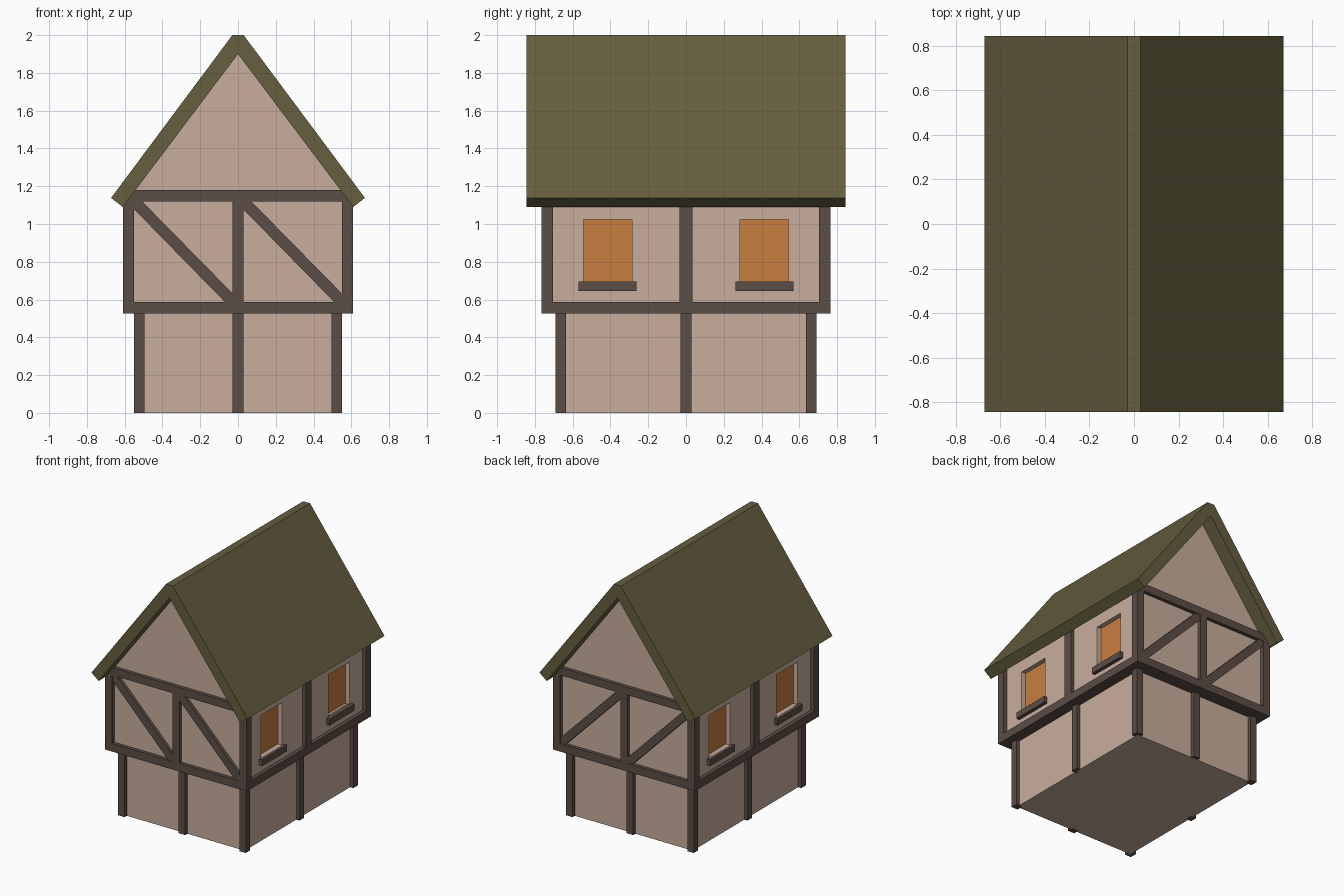
import bpy, bmesh

if "Cube" in bpy.data.objects:
    bpy.data.objects.remove(bpy.data.objects["Cube"])


def material(name, rgb):
    m = bpy.data.materials.new(name)
    m.diffuse_color = (*rgb, 1)
    m.use_nodes = True
    m.node_tree.nodes["Principled BSDF"].inputs["Base Color"].default_value = m.diffuse_color
    return m


PLASTER = material("plaster", (0.58, 0.42, 0.34))
TIMBER = material("timber", (0.107, 0.074, 0.061))
THATCH = material("roof_green", (0.133, 0.112, 0.05))
GLOW = material("window_orange", (0.58, 0.21, 0.051))


def prism(name, profile, y0, y1, mat):
    """Extrude an (x, z) outline from y0 to y1."""
    bm = bmesh.new()
    face = bm.faces.new([bm.verts.new((x, y0, z)) for x, z in profile])
    ext = bmesh.ops.extrude_face_region(bm, geom=[face])
    verts = [v for v in ext["geom"] if isinstance(v, bmesh.types.BMVert)]
    bmesh.ops.translate(bm, verts=verts, vec=(0, y1 - y0, 0))
    bmesh.ops.recalc_face_normals(bm, faces=bm.faces)
    mesh = bpy.data.meshes.new(name)
    bm.to_mesh(mesh)
    bm.free()
    mesh.materials.append(mat)
    ob = bpy.data.objects.new(name, mesh)
    bpy.context.collection.objects.link(ob)
    return ob


def box(name, x, y, z, mat):
    x0, x1 = sorted(x)
    y0, y1 = sorted(y)
    return prism(name, [(x0, z[0]), (x1, z[0]), (x1, z[1]), (x0, z[1])], y0, y1, mat)


# Plaster bodies: ground floor and upper floor with gables
box("lower_walls", (-0.522, 0.522), (-0.662, 0.662), (0, 0.53), PLASTER)
upper = prism("upper_walls", [(-0.58, 0.55), (0.58, 0.55), (0.58, 1.14),
                              (0, 1.92), (-0.58, 1.14)], -0.737, 0.737, PLASTER)

# Jettied floor frame
box("floor_beam", (-0.61, 0.61), (-0.765, 0.765), (0.525, 0.588), TIMBER)

# Recessed windows with sills
for sx in (-1, 1):
    for sy in (-1, 1):
        y0, y1 = sy * 0.415 - 0.128, sy * 0.415 + 0.128
        cutter = box("window_cutter", (sx * 0.54, sx * 0.7), (y0, y1), (0.695, 1.025), PLASTER)
        mod = upper.modifiers.new("window_opening", "BOOLEAN")
        mod.operation = "DIFFERENCE"
        mod.solver = "EXACT"
        mod.object = cutter
        bpy.context.view_layer.objects.active = upper
        bpy.ops.object.modifier_apply(modifier=mod.name)
        bpy.data.objects.remove(cutter)
        box("window_pane", (sx * 0.53, sx * 0.545), (y0, y1), (0.695, 1.025), GLOW)
        box("window_sill", (sx * 0.56, sx * 0.607), (y0 - 0.025, y1 + 0.025),
            (0.646, 0.695), TIMBER)

# Corner posts on both floors
for sx in (-1, 1):
    for sy in (-1, 1):
        box("lower_corner_post", (sx * 0.495, sx * 0.55), (sy * 0.635, sy * 0.69), (0, 0.53), TIMBER)
        box("upper_corner_post", (sx * 0.55, sx * 0.61), (sy * 0.705, sy * 0.765), (0.58, 1.15), TIMBER)

# Middle posts, gable beams and diagonal braces
brace = [(-0.55, 1.12), (-0.508, 1.12), (-0.028, 0.632),
         (-0.028, 0.588), (-0.07, 0.588), (-0.55, 1.078)]
for s in (-1, 1):
    box("lower_gable_post", (-0.028, 0.028), (s * 0.64, s * 0.69), (0, 0.53), TIMBER)
    box("lower_side_post", (s * 0.5, s * 0.55), (-0.028, 0.028), (0, 0.53), TIMBER)
    box("upper_gable_post", (-0.03, 0.03), (s * 0.71, s * 0.765), (0.58, 1.13), TIMBER)
    box("upper_side_post", (s * 0.56, s * 0.61), (-0.034, 0.034), (0.58, 1.12), TIMBER)
    box("gable_beam", (-0.6, 0.6), (s * 0.705, s * 0.765), (1.12, 1.18), TIMBER)
    for dx in (0, 0.578):
        prism("diagonal_brace", [(x + dx, z) for x, z in brace],
              min(s * 0.72, s * 0.762), max(s * 0.72, s * 0.762), TIMBER)

# Steep roof with flat ridge
half = [(0.03, 2.0), (0.672, 1.138), (0.61, 1.09)]
prism("roof", half + [(0, 1.9)] + [(-x, z) for x, z in reversed(half)], -0.845, 0.845, THATCH)
